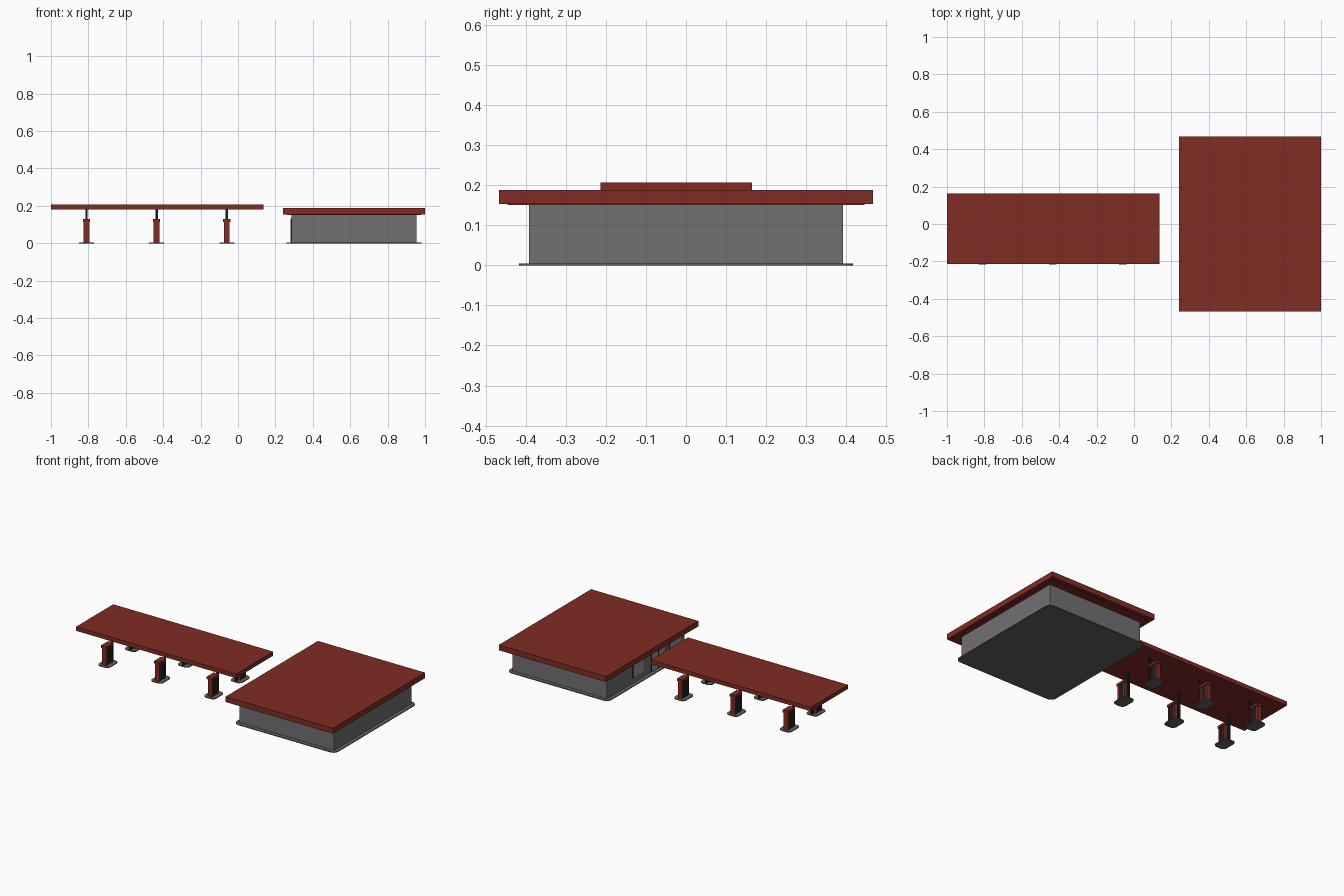
import bpy, bmesh

if "Cube" in bpy.data.objects:
    bpy.data.objects.remove(bpy.data.objects["Cube"])


def material(name, r, g, b):
    m = bpy.data.materials.new(name)
    m.diffuse_color = (r, g, b, 1)
    m.use_nodes = True
    m.node_tree.nodes["Principled BSDF"].inputs["Base Color"].default_value = m.diffuse_color
    return m


RED = material("red_paint", 0.22, 0.025, 0.018)
BLACK = material("black", 0.012, 0.012, 0.014)
CONCRETE = material("concrete", 0.12, 0.12, 0.12)
WALL = material("wall_grey", 0.17, 0.16, 0.17)
GLASS = material("pane_grey", 0.3, 0.31, 0.32)


def box(name, x, y, z, mat, radius=0):
    """Box from (min, max) ranges; radius rounds the upright edges."""
    bm = bmesh.new()
    bmesh.ops.create_cube(bm, size=1)
    for v in bm.verts:
        for i, (lo, hi) in enumerate((x, y, z)):
            v.co[i] = hi if v.co[i] > 0 else lo
    if radius:
        upright = [e for e in bm.edges
                   if abs(e.verts[0].co.z - e.verts[1].co.z) > 1e-5]
        bmesh.ops.bevel(bm, geom=upright, offset=radius, segments=5,
                        profile=0.5, affect='EDGES')
    me = bpy.data.meshes.new(name)
    bm.to_mesh(me)
    bm.free()
    me.materials.append(mat)
    ob = bpy.data.objects.new(name, me)
    bpy.context.collection.objects.link(ob)
    return ob


# Shop building
box("shop_slab", (0.26, 0.98), (-0.417, 0.417), (0, 0.005), CONCRETE, 0.035)
box("shop_walls", (0.285, 0.955), (-0.392, 0.392), (0.005, 0.153), WALL)
box("shop_soffit", (0.262, 0.978), (-0.445, 0.445), (0.151, 0.155), RED)
box("shop_roof", (0.24, 1.0), (-0.467, 0.467), (0.153, 0.188), RED)

# Windows and double door facing the pumps
for i, (y0, y1, z0) in enumerate([(0.03, 0.13, 0.04), (-0.12, -0.06, 0.007),
                                  (-0.19, -0.13, 0.007), (-0.35, -0.24, 0.04)]):
    kind = "door" if z0 < 0.02 else "window"
    box(f"{kind}_frame_{i}", (0.283, 0.286), (y0 - 0.005, y1 + 0.005),
        (z0 - 0.002, 0.135), BLACK)
    box(f"{kind}_pane_{i}", (0.282, 0.285), (y0, y1), (z0, 0.13), GLASS)

# Pump canopy
box("canopy", (-1.0, 0.135), (-0.213, 0.164), (0.181, 0.207), RED)

# Six pump islands: two rows mirrored about the canopy centre line
MID = -0.026


def span(side, a, b):
    return tuple(sorted((MID + side * a, MID + side * b)))


for col, cx in enumerate((-0.81, -0.435, -0.06)):
    def across(h):
        return (cx - h, cx + h)

    for row, s in (("front", -1), ("back", 1)):
        tag = f"{row}_{col}"
        box("island_" + tag, across(0.04), span(s, 0.08, 0.19),
            (0, 0.005), CONCRETE, 0.025)
        box("pump_core_" + tag, across(0.0125), span(s, 0.118, 0.167),
            (0.005, 0.117), BLACK)
        box("pump_outer_plate_" + tag, across(0.0155), span(s, 0.162, 0.172),
            (0.005, 0.117), RED)
        box("pump_inner_plate_" + tag, across(0.0155), span(s, 0.113, 0.123),
            (0.005, 0.117), RED)
        box("pump_cap_" + tag, across(0.019), span(s, 0.107, 0.178),
            (0.115, 0.13), RED)
        box("canopy_post_" + tag, across(0.006), span(s, 0.089, 0.101),
            (0.005, 0.182), BLACK)
